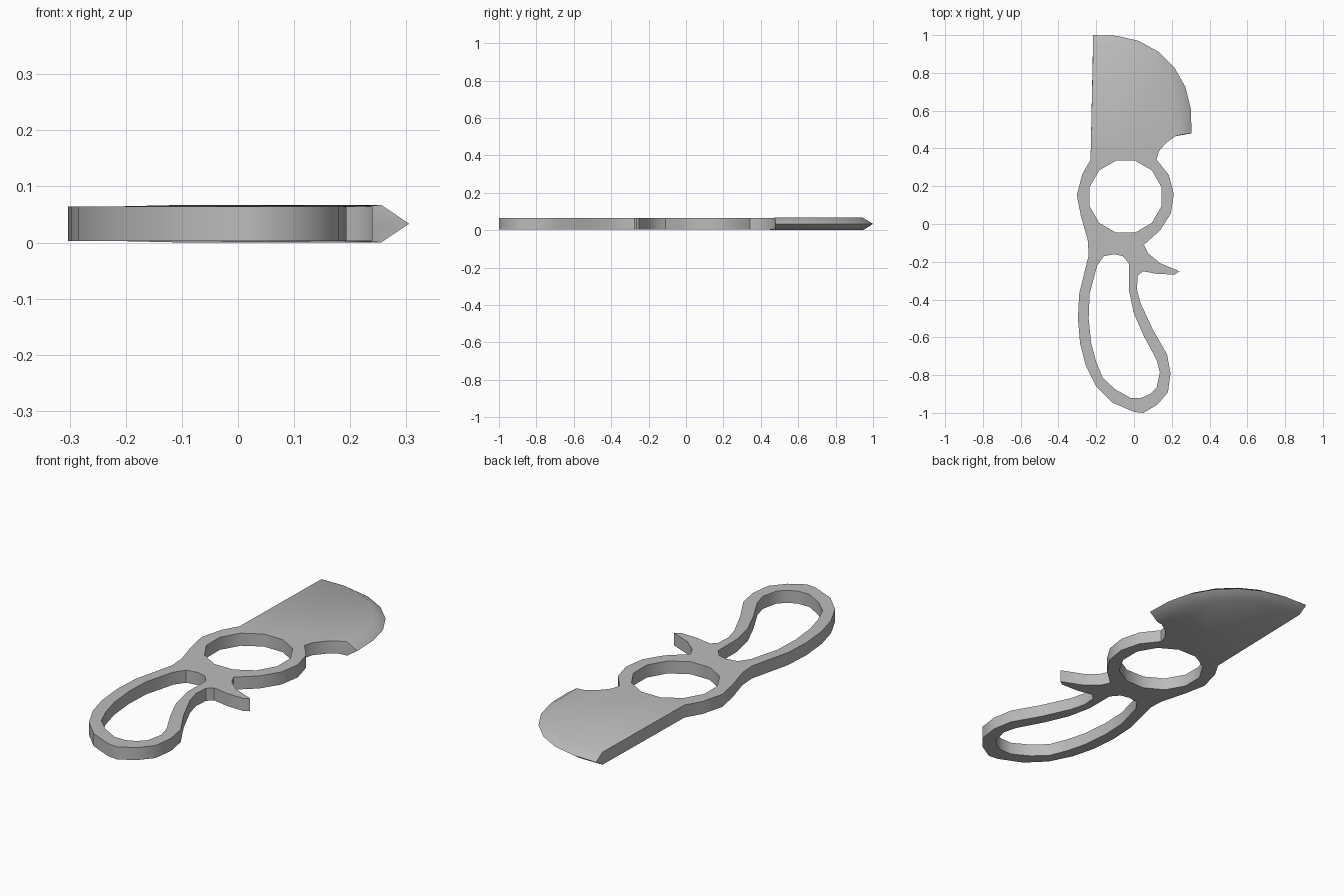
import bpy
import bmesh
from math import cos, sin, radians
from mathutils import Vector

default_cube = bpy.data.objects.get("Cube")
if default_cube:
    bpy.data.objects.remove(default_cube, do_unlink=True)

LOW, HIGH = 0.003, 0.064
MIDDLE = (LOW + HIGH) / 2
SWELL = 0.003          # slight thickening behind the cutting edge
GRIND = 0.05           # width of the sharpened band
RING_CENTRE = (-0.045, 0.145)
BLADE_CENTRE = (-0.13, 0.565)


def arc(centre, radius, start, end, steps):
    """Points on a circular arc, both ends included."""
    angles = [radians(start + (end - start) * i / steps) for i in range(steps + 1)]
    return [Vector((centre[0] + radius * cos(a), centre[1] + radius * sin(a)))
            for a in angles]


def points(*pairs):
    return [Vector(pair) for pair in pairs]


def make_material(name, colour):
    material = bpy.data.materials.new(name)
    material.use_nodes = True
    material.diffuse_color = colour
    shader = material.node_tree.nodes["Principled BSDF"]
    shader.inputs["Base Color"].default_value = colour
    return material


# Finger ring: outer left and right sides, and the round opening
ring_left = arc(RING_CENTRE, 0.258, 152, 204, 2)
ring_right = arc(RING_CENTRE, 0.256, -44, 50, 4)
ring_hole = arc(RING_CENTRE, 0.197, 15, 345, 11)

# Handle loop: outer edge from the waist around the end and back up
handle_outer = points(
    (-.245, -.085), (-.24, -.165), (-.29, -.37), (-.297, -.5), (-.285, -.635),
    (-.255, -.75), (-.2, -.86), (-.115, -.945), (0, -.995), (.05, -1),
    (.125, -.955), (.18, -.89), (.193, -.79), (.175, -.69), (.1, -.56),
    (.035, -.42), (.015, -.345), (.02, -.275))
handle_hole = points(
    (-.16, -.17), (-.105, -.16), (-.06, -.17), (-.026, -.21), (-.026, -.355),
    (0, -.475), (.053, -.595), (.12, -.72), (.137, -.785), (.12, -.865),
    (.085, -.9), (.04, -.92), (-.02, -.92), (-.1, -.875), (-.165, -.815),
    (-.2, -.73), (-.227, -.63), (-.24, -.5), (-.235, -.37), (-.195, -.22))

# Finger spur and the notch beneath the blade
spur = points(
    (.047, -.25), (.127, -.265), (.216, -.267), (.24, -.25), (.137, -.207),
    (.075, -.155), (.053, -.11))
notch = points((.132, .385), (.17, .43), (.22, .465))

# Blade edge, paired with the shoulder where the grind begins
edge = points((.305, .48)) + arc(BLADE_CENTRE, 0.433, 6, 85, 5) + points((-.216, 1))
shoulder = (points((.255, .474)) + arc(BLADE_CENTRE, 0.433 - GRIND, 6, 85, 5)
            + points((-.216, 1 - GRIND)))
spine_root = points((-.23, .34))

plain = spine_root + ring_left + handle_outer + spur + ring_right + notch
outline = plain + edge
face_outline = plain + shoulder
swells = [0] * len(plain) + [SWELL] * (len(edge) - 1) + [0]


def add_loop(bm, profile, heights):
    """Closed loop of vertices with its edges."""
    verts = [bm.verts.new((p.x, p.y, z)) for p, z in zip(profile, heights)]
    edges = [bm.edges.new((v, verts[i - 1])) for i, v in enumerate(verts)]
    return verts, edges


def bridge(bm, lower, upper):
    for i in range(len(lower)):
        bm.faces.new((lower[i - 1], lower[i], upper[i], upper[i - 1]))


bm = bmesh.new()
rims = {"bottom": [], "top": []}

# Outer wall, pointed along the cutting edge
bottom, bottom_edges = add_loop(bm, face_outline, [LOW - s for s in swells])
middle, middle_edges = add_loop(bm, outline, [MIDDLE] * len(outline))
top, top_edges = add_loop(bm, face_outline, [HIGH + s for s in swells])
bridge(bm, bottom, middle)
bridge(bm, middle, top)
rims["bottom"] += bottom_edges
rims["top"] += top_edges

# Walls of the two openings
for hole in (ring_hole, handle_hole):
    low_verts, low_edges = add_loop(bm, hole, [LOW] * len(hole))
    high_verts, high_edges = add_loop(bm, hole, [HIGH] * len(hole))
    bridge(bm, low_verts, high_verts)
    rims["bottom"] += low_edges
    rims["top"] += high_edges

# Flat faces above and below
for side, normal in (("bottom", (0, 0, -1)), ("top", (0, 0, 1))):
    bmesh.ops.triangle_fill(bm, use_beauty=True, edges=rims[side], normal=normal)
bmesh.ops.recalc_face_normals(bm, faces=bm.faces)

mesh = bpy.data.meshes.new("cutter_body")
bm.to_mesh(mesh)
bm.free()
mesh.materials.append(make_material("plain grey", (0.5, 0.5, 0.5, 1)))
body = bpy.data.objects.new("cutter_body", mesh)
bpy.context.collection.objects.link(body)

# Smooth the curved walls and the grind, keep the rims crisp
bpy.ops.object.select_all(action="DESELECT")
body.select_set(True)
bpy.context.view_layer.objects.active = body
bpy.ops.object.shade_smooth_by_angle(angle=radians(42))
